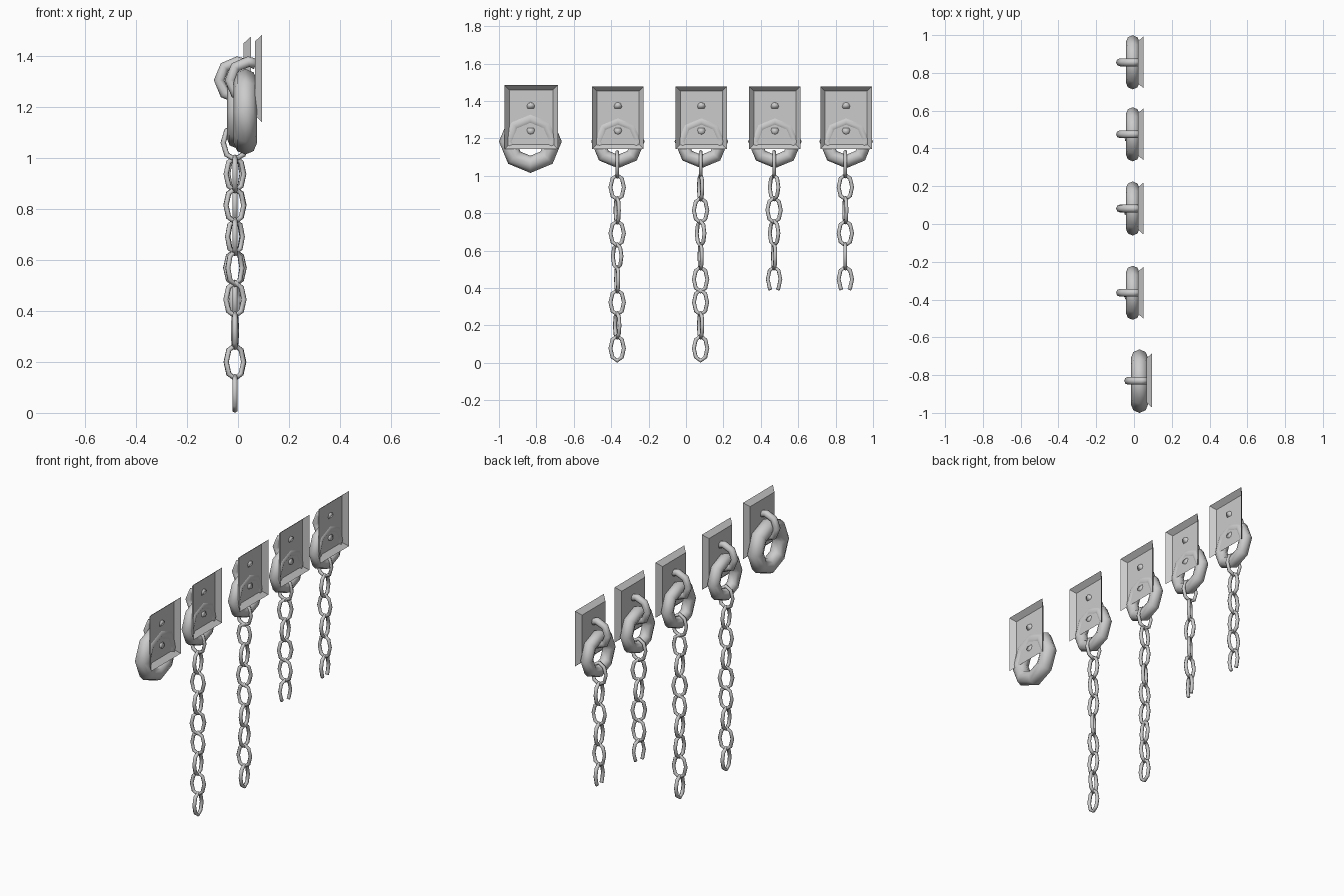
import bpy, bmesh
from math import sin, cos, pi, radians
from mathutils import Vector

if "Cube" in bpy.data.objects:
    bpy.data.objects.remove(bpy.data.objects["Cube"])


def finish(bm, name, smooth):
    bmesh.ops.recalc_face_normals(bm, faces=bm.faces)
    me = bpy.data.meshes.new(name)
    bm.to_mesh(me)
    bm.free()
    ob = bpy.data.objects.new(name, me)
    bpy.context.collection.objects.link(ob)
    if smooth:
        me.polygons.foreach_set("use_smooth", [True] * len(me.polygons))
    return ob


def sweep(bm, pts, normal, r, sides, closed):
    """Round tube along a planar path; normal is the path plane's normal."""
    n, rings = len(pts), []
    for i, p in enumerate(pts):
        a = pts[i - 1] if closed or i > 0 else p
        b = pts[(i + 1) % n] if closed or i < n - 1 else p
        out = (b - a).normalized().cross(normal)
        rings.append([bm.verts.new(p + r * (cos(t) * out + sin(t) * normal))
                      for t in (2 * pi * k / sides for k in range(sides))])
    for i in range(n if closed else n - 1):
        u, v = rings[i], rings[(i + 1) % n]
        for k in range(sides):
            m = (k + 1) % sides
            bm.faces.new((u[k], u[m], v[m], v[k]))
    if not closed:
        bm.faces.new(rings[0])
        bm.faces.new(rings[-1])


def plate(name, x, y, half, top):
    """Bevelled wall plate, open at the back."""
    bm = bmesh.new()
    loops = []
    for dx, inset in ((0.0, 0.026), (0.029, 0.0)):
        h, lo, hi = half - inset, 1.142 + inset, top - inset
        loops.append([bm.verts.new((x + dx, y + sy * h, z))
                      for sy, z in ((-1, lo), (1, lo), (1, hi), (-1, hi))])
    f, b = loops
    bm.faces.new(f)
    for k in range(4):
        m = (k + 1) % 4
        bm.faces.new((f[k], f[m], b[m], b[k]))
    finish(bm, name, False)


def staple(name, x, y, face_x):
    """U-shaped loop holding the ring, both ends through the plate."""
    R, zc = 0.073, 1.307
    arc = [Vector((x - R * sin(t), y, zc + R * cos(t)))
           for t in (radians(45 * k) for k in range(5))]
    pts = [Vector((face_x + 0.004, y, zc + 0.063))] + arc
    pts.append(Vector((face_x + 0.004, y, zc - 0.063)))
    bm = bmesh.new()
    sweep(bm, pts, Vector((0, 1, 0)), 0.021, 8, False)
    finish(bm, name, True)


def ring(name, x, y, R, r):
    """Heavy eight-sided ring."""
    bm = bmesh.new()
    pts = [Vector((x, y + R * cos(k * pi / 4), 1.183 + R * sin(k * pi / 4)))
           for k in range(8)]
    sweep(bm, pts, Vector((1, 0, 0)), r, 8, True)
    finish(bm, name, True)


def chain(name, x, y, z, angles, open_end):
    """Links from the bottom up; angle 0 lies in the y-z plane."""
    bm = bmesh.new()
    last = len(angles) - 1
    for i, deg in enumerate(angles):
        a = radians(deg)
        side, normal = Vector((sin(a), cos(a), 0)), Vector((cos(a), -sin(a), 0))
        w, h = (0.046 if i == last else 0.036), 0.066
        c = Vector((x, y, z + 0.123 * i))
        pts = [c + side * w * sin(k * pi / 4) - Vector((0, 0, h * cos(k * pi / 4)))
               for k in range(8)]
        is_open = open_end and i == 0
        if is_open:      # broken link: gap at the bottom
            gap = [c + side * s * 0.021 - Vector((0, 0, 0.057)) for s in (1, -1)]
            pts = [gap[0]] + pts[1:] + [gap[1]]
        sweep(bm, pts, normal, 0.0105, 6, not is_open)
    finish(bm, name, True)


# Large set without a chain
plate("plate_1", 0.066, -0.828, 0.143, 1.485)
staple("staple_1", 0.042, -0.83, 0.066)
ring("ring_1", 0.029, -0.832, 0.122, 0.046)

# Four smaller sets: y, bottom link height, link twists, broken last link
sets = [
    (-0.364, 0.077, (0, 70, 0, 80, 50, 0, 75, 0, 90), False),
    (0.082, 0.077, (0, 75, 10, 0, 80, 55, 0, 75, 90), False),
    (0.475, 0.447, (20, 80, 50, 0, 50, 90), True),
    (0.856, 0.447, (0, 90, 0, 80, 0, 90), True),
]
for i, (y, z, angles, broken) in enumerate(sets, 2):
    plate(f"plate_{i}", 0.022, y, 0.138, 1.478)
    staple(f"staple_{i}", -0.001, y, 0.022)
    ring(f"ring_{i}", -0.007, y, 0.107, 0.036)
    chain(f"chain_{i}", -0.012, y - 0.004, z, angles, broken)
